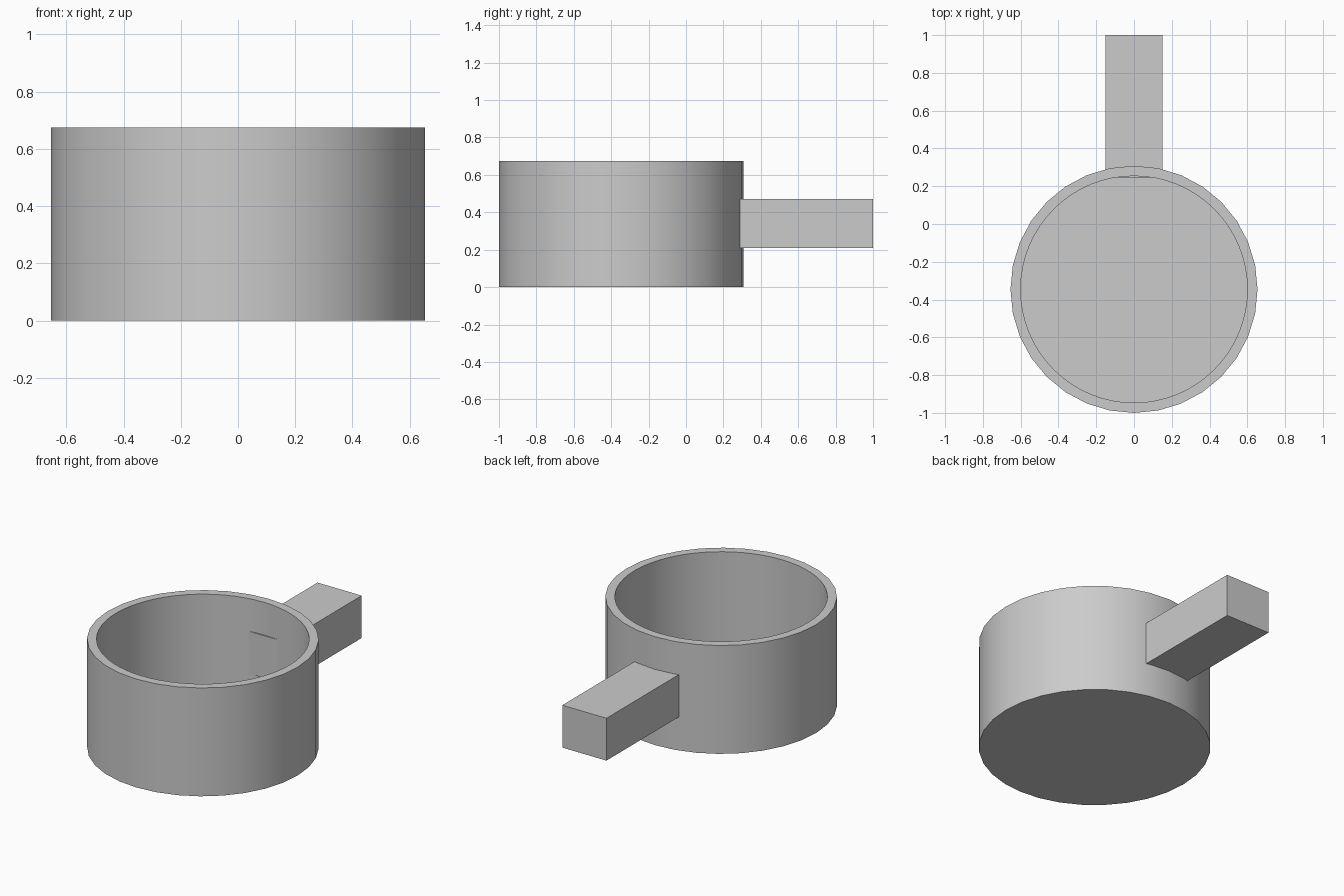
import bpy, bmesh, math

old = bpy.data.objects.get("Cube")
if old:
    bpy.data.objects.remove(old, do_unlink=True)

GREY = (0.6, 0.6, 0.6, 1.0)
mat = bpy.data.materials.new("plain grey")
mat.use_nodes = True
mat.diffuse_color = GREY
mat.node_tree.nodes["Principled BSDF"].inputs["Base Color"].default_value = GREY

CUP_Y = -0.346
HEIGHT = 0.675
FLOOR = 0.05


def add_object(name, bm):
    bmesh.ops.recalc_face_normals(bm, faces=bm.faces)
    mesh = bpy.data.meshes.new(name)
    bm.to_mesh(mesh)
    bm.free()
    mesh.materials.append(mat)
    obj = bpy.data.objects.new(name, mesh)
    bpy.context.collection.objects.link(obj)
    return obj


def ring(bm, radius, z, sides):
    step = 2 * math.pi / sides
    return [bm.verts.new((radius * math.sin(i * step), radius * math.cos(i * step), z))
            for i in range(sides)]


def wall(bm, low, high):
    n = len(low)
    for i in range(n):
        j = (i + 1) % n
        bm.faces.new((low[i], low[j], high[j], high[i]))


# Cup: 32-sided outside, finer round inside, flat rim and floor
bm = bmesh.new()
outer_low, outer_high = ring(bm, 0.654, 0, 32), ring(bm, 0.654, HEIGHT, 32)
inner_low, inner_high = ring(bm, 0.6, FLOOR, 64), ring(bm, 0.6, HEIGHT, 64)
wall(bm, outer_low, outer_high)
wall(bm, inner_low, inner_high)
bm.faces.new(outer_low)
bm.faces.new(inner_low)
for i in range(32):  # rim joins each outer side to two inner sides
    a, b = outer_high[i], outer_high[(i + 1) % 32]
    c, d, e = (inner_high[(2 * i + k) % 64] for k in range(3))
    bm.faces.new((a, b, e, d, c))
cup = add_object("cup", bm)
cup.location.y = CUP_Y

# Handle: straight bar whose end just breaks through the inner wall
bm = bmesh.new()
bmesh.ops.create_cube(bm, size=1)
handle = add_object("handle", bm)
y0, y1, z0, z1 = 0.245, 1.0, 0.208, 0.472
for v in handle.data.vertices:
    v.co = (v.co.x * 0.304, (y0 + y1) / 2 + v.co.y * (y1 - y0),
            (z0 + z1) / 2 + v.co.z * (z1 - z0))

# Smooth the round walls, keep the rims sharp
bpy.ops.object.select_all(action='DESELECT')
cup.select_set(True)
bpy.context.view_layer.objects.active = cup
bpy.ops.object.shade_smooth_by_angle(angle=math.radians(30))
